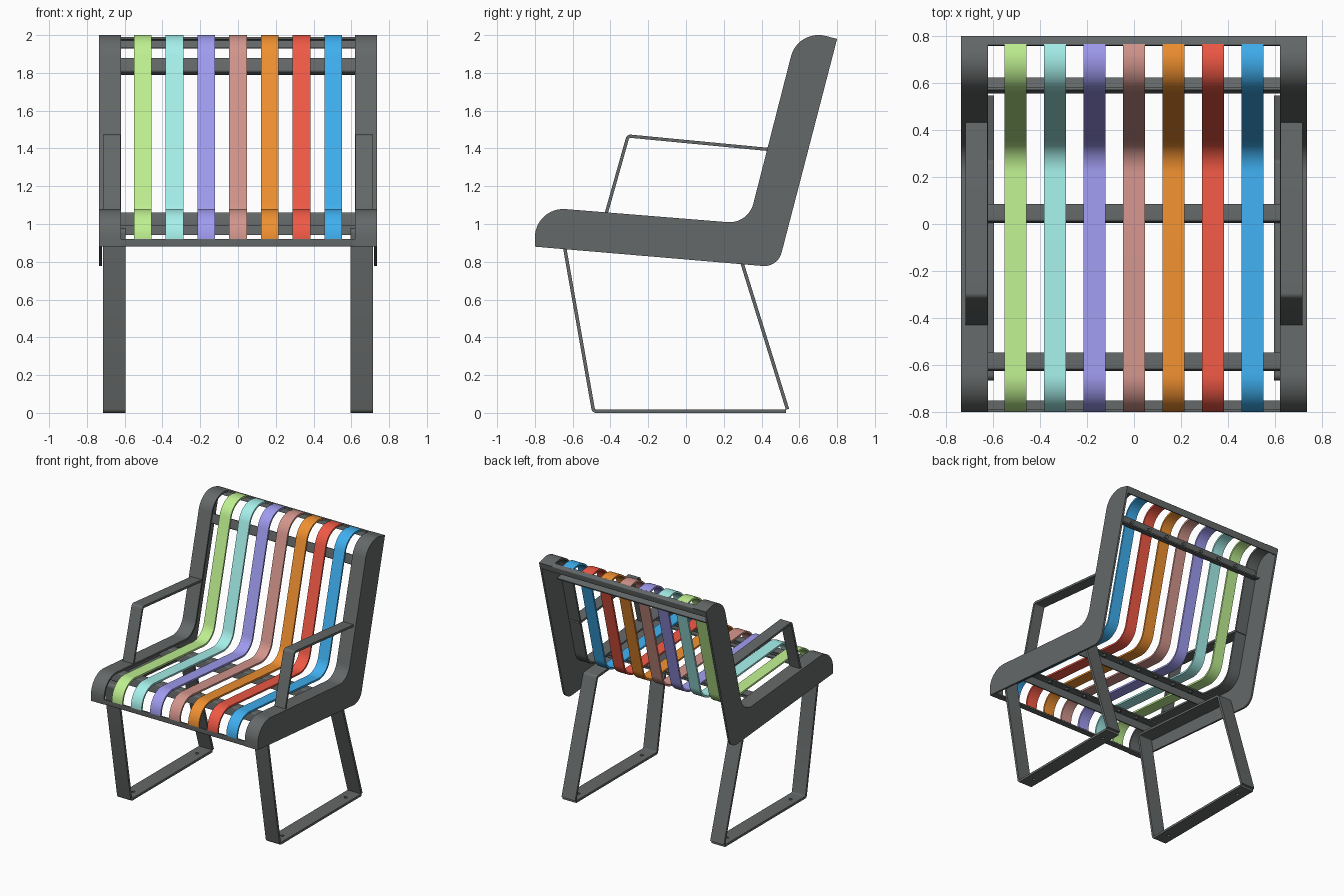
import bpy, bmesh, math
from mathutils import Vector, Matrix

if "Cube" in bpy.data.objects:
    bpy.data.objects.remove(bpy.data.objects["Cube"])

def material(name, rgb):
    m = bpy.data.materials.new(name)
    m.diffuse_color = (*rgb, 1)
    m.use_nodes = True
    m.node_tree.nodes["Principled BSDF"].inputs["Base Color"].default_value = m.diffuse_color
    return m

GREY = material("dark_grey_steel", (0.13, 0.14, 0.14))

def fillet(pts, steps=12):
    """Round the corners of a (y, z, radius) polyline."""
    out = []
    for i, (y, z, r) in enumerate(pts):
        p = Vector((y, z))
        if r == 0:
            out.append(p)
            continue
        a = (Vector(pts[i - 1][:2]) - p).normalized()
        b = (Vector(pts[(i + 1) % len(pts)][:2]) - p).normalized()
        half = a.angle(b) / 2
        c = p + (a + b).normalized() * (r / math.sin(half))
        t = r / math.tan(half)
        va, vb = p + a * t - c, p + b * t - c
        ang = va.angle(vb)
        for k in range(steps + 1):
            f = k / steps
            v = (va * math.sin((1 - f) * ang) + vb * math.sin(f * ang)) / math.sin(ang)
            out.append(c + v)
    return out

def finish(bm, name, mat):
    bmesh.ops.recalc_face_normals(bm, faces=bm.faces)
    me = bpy.data.meshes.new(name)
    bm.to_mesh(me)
    bm.free()
    me.materials.append(mat)
    ob = bpy.data.objects.new(name, me)
    bpy.context.collection.objects.link(ob)
    return ob

def offset(path, d):
    """Shift a path to its right-hand (inner) side with mitred corners."""
    res = []
    for i, p in enumerate(path):
        ns = []
        if i > 0:
            e = (p - path[i - 1]).normalized()
            ns.append(Vector((e.y, -e.x)))
        if i < len(path) - 1:
            e = (path[i + 1] - p).normalized()
            ns.append(Vector((e.y, -e.x)))
        n = sum(ns, Vector((0, 0))).normalized()
        res.append(p + n * (d / n.dot(ns[0])))
    return res

def strip(name, path, thick, x0, x1, mat=GREY):
    """Flat bar of given thickness bent along a side-view path."""
    bm = bmesh.new()
    rows = []
    for p, q in zip(path, offset(path, thick)):
        rows.append([bm.verts.new(v) for v in
                     ((x0, *p), (x1, *p), (x1, *q), (x0, *q))])
    for a, b in zip(rows, rows[1:]):
        for k in range(4):
            bm.faces.new((a[k], a[(k + 1) % 4], b[(k + 1) % 4], b[k]))
    bm.faces.new(rows[0])
    bm.faces.new(rows[-1])
    return finish(bm, name, mat)

def plate(name, outline, x0, x1):
    bm = bmesh.new()
    f = bm.faces.new([bm.verts.new((x0, *p)) for p in outline])
    g = bmesh.ops.extrude_face_region(bm, geom=[f])
    vs = [v for v in g["geom"] if isinstance(v, bmesh.types.BMVert)]
    bmesh.ops.translate(bm, verts=vs, vec=(x1 - x0, 0, 0))
    return finish(bm, name, GREY)

# side profile: front lip, seat, back, top
CURVE = [(-0.8, 1.092, 0.15), (0.329, 1.001, 0.13), (0.593, 2.033, 0.15)]
edge = fillet([(-0.8, 0.88, 0)] + CURVE + [(0.8, 1.98, 0)])
outline = fillet([(-0.8, 0.88, 0)] + CURVE + [(0.8, 1.98, 0), (0.486, 0.771, 0.095)])
strap_path = fillet([(-0.8, 0.92, 0)] + CURVE + [(0.765, 1.989, 0)])

for side, s in (("left", -1), ("right", 1)):
    # side plate with its top flange
    plate(side + "_side_plate", outline, s * 0.72, s * 0.735)
    strip(side + "_side_flange", edge, 0.014, s * 0.62, s * 0.72)
    # armrest
    arm = fillet([(-0.43, 1.06, 0), (-0.313, 1.475, 0.025), (0.45, 1.402, 0)], 6)
    strip(side + "_armrest", arm, 0.017, s * 0.622, s * 0.716)
    # leg loop with bolt holes in the foot rail
    loop = fillet([(0.53, 0, 0), (-0.497, 0, 0.025), (-0.67, 0.98, 0.025),
                   (0.27, 0.91, 0.025), (0.546, 0.022, 0)], 6)
    leg = strip(side + "_leg_frame", loop, 0.018, s * 0.595, s * 0.715)
    bm = bmesh.new()
    for y in (-0.38, 0.42):
        bmesh.ops.create_cone(bm, cap_ends=True, segments=16, radius1=0.013,
                              radius2=0.013, depth=0.1,
                              matrix=Matrix.Translation((s * 0.655, y, 0.01)))
    cutter = finish(bm, side + "_hole_cutter", GREY)
    cutter.hide_render = True
    cutter.hide_viewport = True
    mod = leg.modifiers.new("holes", "BOOLEAN")
    mod.operation = "DIFFERENCE"
    mod.object = cutter

# end rails at the front lip and the top of the back
strip("front_rail", fillet([(-0.75, 0.88, 0), (-0.8, 0.88, 0.006), (-0.8, 0.92, 0)], 4),
      0.012, -0.72, 0.72)
strip("top_rail", fillet([(0.76, 1.99, 0), (0.8, 1.98, 0.006), (0.787, 1.93, 0)], 4),
      0.012, -0.72, 0.72)

STRAPS = [((0.52, 0.87, 0.28), "green"), ((0.38, 0.87, 0.83), "aqua"),
          ((0.35, 0.33, 0.87), "violet"), ((0.65, 0.30, 0.26), "pink"),
          ((0.87, 0.28, 0.03), "orange"), ((0.87, 0.10, 0.06), "red"),
          ((0.05, 0.43, 0.87), "blue")]
strap_x = [(i - 3) * 0.168 for i in range(7)]

# angle-iron cross bars under the straps, with bolts
for name, y, z, tilt in (("front_seat_bar", -0.62, 1.063, -4.6),
                         ("middle_seat_bar", 0.01, 1.012, -4.6),
                         ("back_bar", 0.552, 1.805, 75.6)):
    a = math.radians(tilt)
    t = Vector((math.cos(a), math.sin(a)))
    n = Vector((t.y, -t.x))
    c = Vector((y, z))
    p, q = c + n * 0.07, c + t * 0.075
    strip(name, fillet([(*p, 0), (*c, 0.012), (*q, 0)], 5), 0.01, -0.70, 0.70)
    bm = bmesh.new()
    b = c + t * 0.045 + n * 0.017
    for x in strap_x:
        bmesh.ops.create_cone(bm, cap_ends=True, segments=6, radius1=0.015,
                              radius2=0.015, depth=0.016,
                              matrix=Matrix.Translation((x, *b)) @ Matrix.Rotation(a, 4, "X"))
    finish(bm, name + "_bolts", GREY)

# coloured straps
for x, (rgb, colour) in zip(strap_x, STRAPS):
    strip(colour + "_strap", strap_path, 0.014, x - 0.047, x + 0.047,
          material(colour, rgb))

# smooth the bends, keep the edges crisp
for ob in bpy.context.collection.objects:
    if not ob.hide_render:
        ob.select_set(True)
        bpy.context.view_layer.objects.active = ob
bpy.ops.object.shade_smooth_by_angle(angle=math.radians(30))
